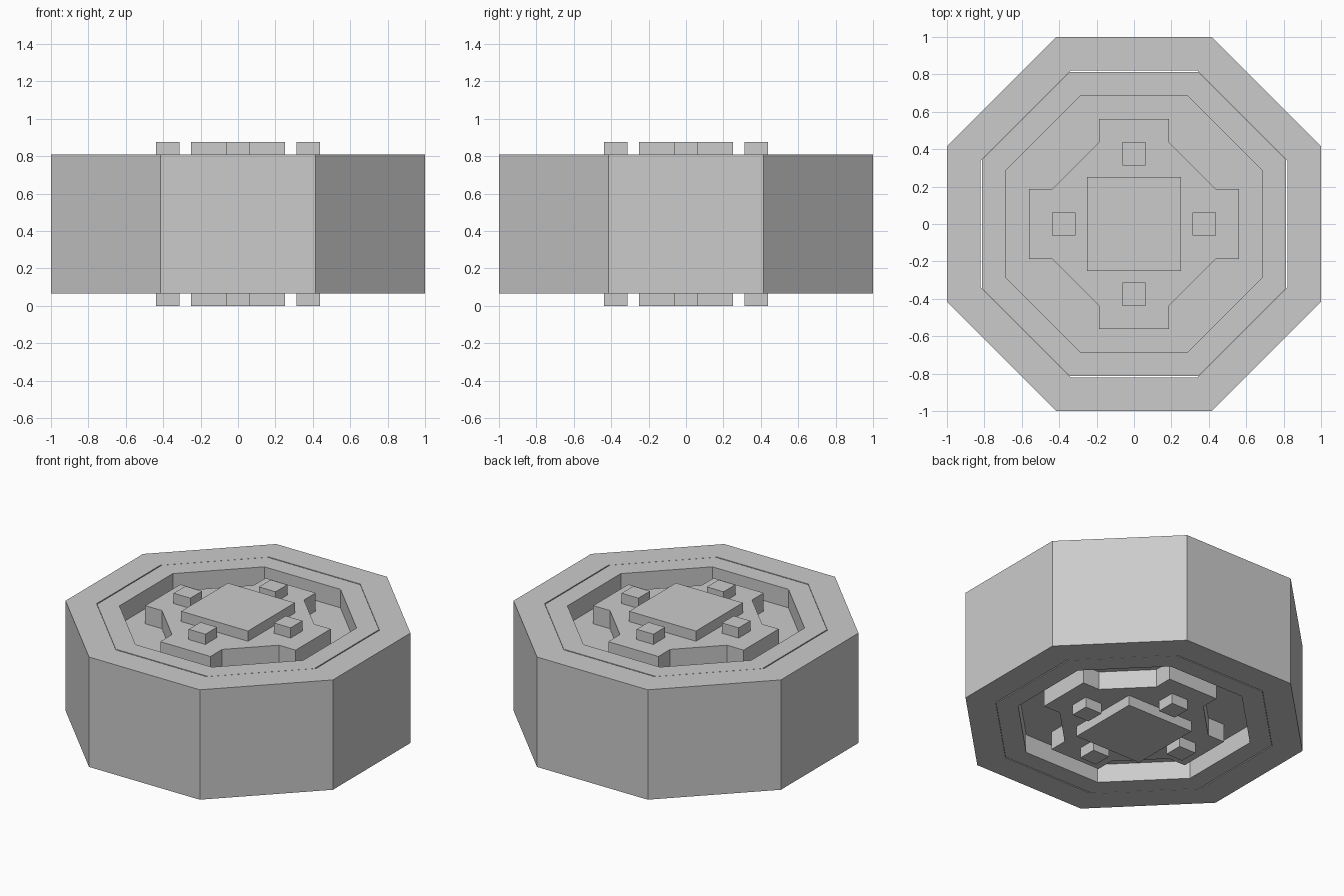
import bpy
import bmesh

if "Cube" in bpy.data.objects:
    bpy.data.objects.remove(bpy.data.objects["Cube"])

MID = 0.4385          # height of the wheel's middle plane


def octagon(a, b):
    """Octagon with flats at distance a and flat half-length b."""
    return [(b, -a), (a, -b), (a, b), (b, a), (-b, a), (-a, b), (-a, -b), (-b, -a)]


def square(cx, cy, h):
    return [(cx - h, cy - h), (cx + h, cy - h), (cx + h, cy + h), (cx - h, cy + h)]


def finish(name, bm):
    bmesh.ops.recalc_face_normals(bm, faces=bm.faces)
    mesh = bpy.data.meshes.new(name)
    bm.to_mesh(mesh)
    bm.free()
    obj = bpy.data.objects.new(name, mesh)
    bpy.context.collection.objects.link(obj)
    return obj


def prism(name, outline, z0, z1):
    """Solid extrusion; heights are measured from the middle plane."""
    bm = bmesh.new()
    face = bm.faces.new([bm.verts.new((x, y, MID + z0)) for x, y in outline])
    ext = bmesh.ops.extrude_face_region(bm, geom=[face], use_keep_orig=True)
    top = [v for v in ext["geom"] if isinstance(v, bmesh.types.BMVert)]
    bmesh.ops.translate(bm, verts=top, vec=(0, 0, z1 - z0))
    return finish(name, bm)


def ring(name, outer, inner, half):
    """Extruded band between two outlines, open through the middle."""
    bm = bmesh.new()
    loops = [[bm.verts.new((x, y, MID + z)) for x, y in pts]
             for pts, z in ((outer, -half), (outer, half), (inner, half), (inner, -half))]
    n = len(outer)
    for k in range(4):
        a, b = loops[k], loops[(k + 1) % 4]
        for i in range(n):
            j = (i + 1) % n
            bm.faces.new((a[i], a[j], b[j], b[i]))
    return finish(name, bm)


# Tyre and rim, with a hairline gap between their straight sides
ring("tyre", octagon(1, 0.4142), octagon(0.82, 0.34), 0.3715)
ring("rim", octagon(0.8125, 0.345), octagon(0.6875, 0.285), 0.3715)

# Recessed web filling the rim
prism("wheel_web", octagon(0.6875, 0.285), -0.2465, 0.2465)

# Cross-shaped hub plate outline: one quarter turned four times
cross = []
for c, s in ((1, 0), (0, 1), (-1, 0), (0, -1)):
    for x, y in ((0.5625, -0.1875), (0.5625, 0.1875), (0.4375, 0.1875), (0.1875, 0.4375)):
        cross.append((c * x - s * y, s * x + c * y))

# Both faces carry a hub plate, a square cap and four lug nuts
for side, sgn in (("top", 1), ("bottom", -1)):
    def layer(name, outline, low, high):
        z0, z1 = sorted((sgn * low, sgn * high))
        prism(f"{name}_{side}", outline, z0, z1)

    layer("hub_plate", cross, 0.2465, 0.369)
    layer("hub_cap", square(0, 0, 0.25), 0.369, 0.4385)
    for i, (x, y) in enumerate(((1, 0), (0, 1), (-1, 0), (0, -1))):
        layer(f"lug_nut_{i + 1}", square(0.375 * x, 0.375 * y, 0.0625), 0.369, 0.4385)
